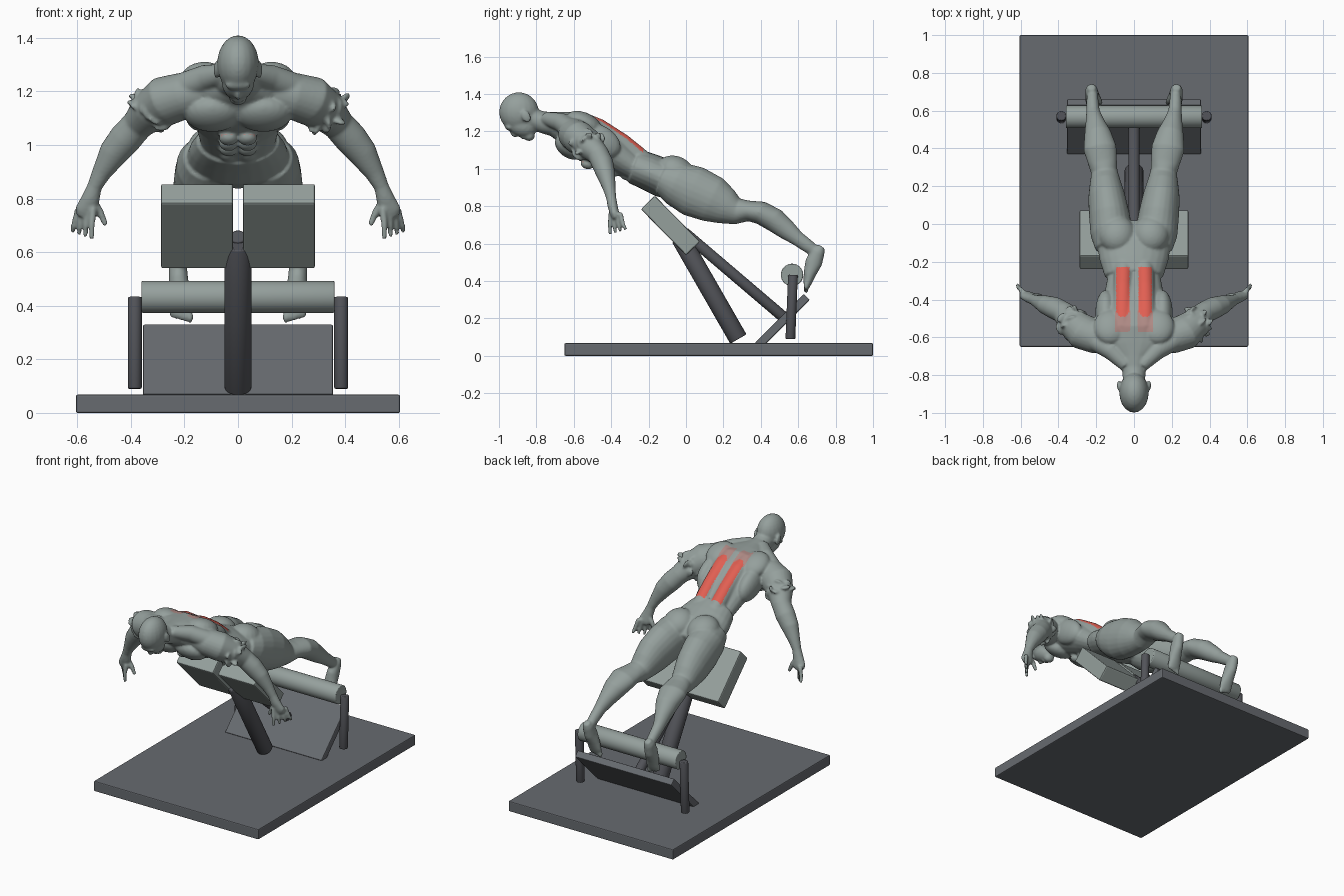
import bpy, bmesh, math, random
from mathutils import Vector, Matrix, Euler

random.seed(4)
old = bpy.data.objects.get("Cube")
if old:
    bpy.data.objects.remove(old, do_unlink=True)


def material(name, r, g, b):
    m = bpy.data.materials.new(name)
    m.use_nodes = True
    m.diffuse_color = (r, g, b, 1)
    m.node_tree.nodes["Principled BSDF"].inputs["Base Color"].default_value = (r, g, b, 1)
    return m


GREY = material("light grey", .30, .35, .335)
FRAME = material("slate grey", .135, .145, .16)
STEEL = material("dark steel", .085, .088, .10)
RED = material("muscle red", .75, .115, .085)
PALE = material("faded red", .42, .25, .23)


def finish(bm, name, mats):
    bmesh.ops.recalc_face_normals(bm, faces=bm.faces)
    me = bpy.data.meshes.new(name)
    bm.to_mesh(me)
    bm.free()
    ob = bpy.data.objects.new(name, me)
    bpy.context.collection.objects.link(ob)
    for m in mats:
        me.materials.append(m)
    return ob


def box(name, loc, size, mat, tilt=0, bevel=.006):
    bm = bmesh.new()
    bmesh.ops.create_cube(bm, size=1, matrix=Matrix.Diagonal((*size, 1)))
    bmesh.ops.bevel(bm, geom=bm.edges[:], offset=bevel, segments=2, profile=.5, affect='EDGES')
    ob = finish(bm, name, [mat])
    ob.location = loc
    ob.rotation_euler.x = math.radians(tilt)


def rod(name, a, b, radius, mat):
    a, b = Vector(a), Vector(b)
    bm = bmesh.new()
    bmesh.ops.create_cone(bm, cap_ends=True, segments=32, radius1=radius, radius2=radius, depth=(b - a).length)
    rims = [e for e in bm.edges if any(len(f.verts) > 4 for f in e.link_faces)]
    bmesh.ops.bevel(bm, geom=rims, offset=.005, segments=2, profile=.5, affect='EDGES')
    for f in bm.faces:
        f.smooth = len(f.verts) == 4
    ob = finish(bm, name, [mat])
    ob.location = (a + b) / 2
    ob.rotation_euler = (b - a).to_track_quat('Z', 'Y').to_euler()


# Bench
box("base_plate", (0, .175, .034), (1.21, 1.65, .068), FRAME)
box("foot_plate", (0, .515, .185), (.71, .37, .045), FRAME, 45)
rod("main_post", (0, -.03, .63), (0, .28, .09), .05, STEEL)
rod("brace_post", (0, -.01, .66), (0, .53, .2), .03, STEEL)
rod("ankle_roller", (-.36, .567, .433), (.36, .567, .433), .06, GREY)
for side, s in (("left", 1), ("right", -1)):
    box(side + "_hip_pad", (s * .153, -.083, .697), (.27, .345, .104), GREY, -45.5, .008)
    rod(side + "_roller_post", (s * .385, .572, .433), (s * .385, .558, .09), .026, STEEL)

# Athlete: overlapping volumes fused into one skin
body = bmesh.new()


def loft(points, s=1, n=24):
    """Skin elliptical rings (x, y, z, half width, half depth) along a path."""
    cs = [Vector((p[0] * s, p[1], p[2])) for p in points]
    rings = []
    for i, p in enumerate(points):
        t = (cs[min(i + 1, len(cs) - 1)] - cs[max(i - 1, 0)]).normalized()
        u = (Vector((1, 0, 0)) - t * t.x).normalized()
        v = t.cross(u)
        rings.append([body.verts.new(cs[i] + u * p[3] * math.cos(a) + v * p[-1] * math.sin(a))
                      for a in (math.tau * k / n for k in range(n))])
    for r, q in zip(rings, rings[1:]):
        for k in range(n):
            body.faces.new((r[k], r[(k + 1) % n], q[(k + 1) % n], q[k]))
    body.faces.new(rings[0])
    body.faces.new(rings[-1])


def blob(loc, radii, tilt=0, rot=None):
    r = rot or Euler((math.radians(tilt), 0, 0))
    m = Matrix.Translation(loc) @ r.to_matrix().to_4x4() @ Matrix.Diagonal((*radii, 1))
    bmesh.ops.create_uvsphere(body, u_segments=20, v_segments=14, radius=1, matrix=m)


# Torso, neck and shorts
loft([(0, -.2, .98, .14, .08), (0, -.29, 1.02, .142, .083), (0, -.385, 1.085, .16, .1),
      (0, -.5, 1.15, .195, .12), (0, -.59, 1.195, .22, .12), (0, -.655, 1.225, .175, .085),
      (0, -.71, 1.24, .09, .066), (0, -.77, 1.25, .062, .058), (0, -.86, 1.28, .058, .055)])
loft([(0, -.277, 1.015, .155, .095), (0, -.2, .985, .18, .1), (0, -.12, .95, .195, .105),
      (0, -.05, .92, .17, .09), (0, .0, .9, .1, .06)])

# Head
blob((0, -.893, 1.303), (.078, .106, .106))
blob((0, -.883, 1.235), (.061, .088, .062), -28)
blob((0, -.838, 1.178), (.034, .03, .03))
blob((0, -.917, 1.19), (.013, .026, .02), -35)
blob((0, -.945, 1.222), (.048, .025, .018), -28)
blob((0, -.872, 1.168), (.024, .012, .01), -28)

for s in (1, -1):
    blob((s * .08, -.855, 1.28), (.011, .024, .034), 25)
    # Chest, back, abdominal and seat muscles
    blob((s * .095, -.625, 1.115), (.105, .085, .055), -35)
    blob((s * .125, -.545, 1.245), (.09, .1, .055), -25)
    blob((s * .15, -.47, 1.15), (.055, .13, .085), -28)
    loft([(s * .055, -.22, 1.04, .05, .05), (s * .058, -.34, 1.135, .05, .052),
          (s * .06, -.47, 1.215, .055, .055), (s * .06, -.56, 1.255, .05, .05)])
    for k in range(4):
        blob((s * .035, -.32 - k * .07, .965 + k * .02), (.036, .036, .026), -22)
    blob((s * .09, -.055, .985), (.098, .105, .082), -25)
    loft([(s * .04, -.75, 1.27, .035, .035), (s * .12, -.67, 1.25, .05, .05),
          (s * .22, -.61, 1.21, .055, .055)])

    # Leg
    loft([(.105, -.12, .95, .1, .09), (.118, -.05, .92, .112, .12), (.13, .04, .88, .108, .137),
          (.145, .145, .835, .098, .125), (.152, .215, .798, .083, .098), (.157, .275, .772, .07, .07),
          (.168, .335, .775, .078, .055), (.18, .4, .765, .088, .062), (.192, .475, .725, .072, .064),
          (.207, .54, .672, .05, .053), (.217, .595, .628, .036, .04), (.22, .65, .588, .032, .036),
          (.22, .69, .56, .028, .03)], s)
    # Foot and toes
    loft([(.225, .725, .585, .02, .02), (.225, .708, .56, .033, .036), (.222, .683, .5, .036, .046),
          (.217, .662, .44, .042, .034), (.212, .65, .39, .045, .022), (.21, .645, .365, .04, .014)], s)
    for k in range(5):
        blob((s * (.178 + k * .017), .642, .358 + k * .005), (.011, .014, .024))

    # Arm
    loft([(.13, -.615, 1.2, .07, .07), (.2, -.6, 1.185, .088, .085), (.27, -.572, 1.165, .098, .09),
          (.33, -.52, 1.125, .078, .075), (.375, -.468, 1.075, .06, .058), (.42, -.445, 1.025, .062, .058),
          (.465, -.428, .97, .055, .05), (.51, -.41, .895, .036, .034), (.535, -.4, .845, .028, .027),
          (.55, -.392, .8, .034, .027), (.567, -.38, .755, .042, .024), (.572, -.375, .732, .032, .018)], s)
    # Fingers and thumb
    for k in range(4):
        loft([(.54 + .018 * k, -.4 + .016 * k, .765, .014), (.546 + .022 * k, -.408 + .024 * k, .7, .012),
              (.546 + .024 * k, -.405 + .028 * k, .648 + .009 * k, .009)], s, 10)
    loft([(.55, -.385, .8, .018), (.515, -.38, .75, .015), (.493, -.378, .7, .01)], s, 10)
    # Ragged sleeve cuff round the upper arm
    axis = Vector((s * .62, .52, -.58)).normalized()
    u = axis.orthogonal().normalized()
    v = axis.cross(u)
    for k in range(18):
        a = math.tau * k / 18
        c = Vector((s * .32, -.53, 1.13)) + (u * math.cos(a) + v * math.sin(a)) * random.uniform(.068, .086)
        c += axis * random.uniform(-.03, .04)
        blob(c, (.032, .011, .02), rot=Euler([random.uniform(0, math.pi) for _ in range(3)]))

athlete = finish(body, "athlete", [GREY, RED, PALE])
remesh = athlete.modifiers.new("fuse", 'REMESH')
remesh.mode = 'VOXEL'
remesh.voxel_size = .007
smooth = athlete.modifiers.new("soften", 'SMOOTH')
smooth.factor = .5
smooth.iterations = 5
bpy.context.view_layer.update()
skin = bpy.data.meshes.new_from_object(athlete.evaluated_get(bpy.context.evaluated_depsgraph_get()))
athlete.modifiers.clear()
athlete.data = skin
skin.materials.clear()
for m in (GREY, RED, PALE):
    skin.materials.append(m)

# Highlight the lower back muscles in red, fading towards the shoulders
for p in skin.polygons:
    p.use_smooth = True
    x, y, z = abs(p.center.x), p.center.y, p.center.z
    if p.normal.z > .2 and z > 1.02:
        end = -.49 + max(0, abs(x - .06) - .015) * 1.2
        if .024 < x < .095 and end < y < -.228:
            p.material_index = 1
        elif .02 < x < .1 and -.57 < y < -.46:
            p.material_index = 2
